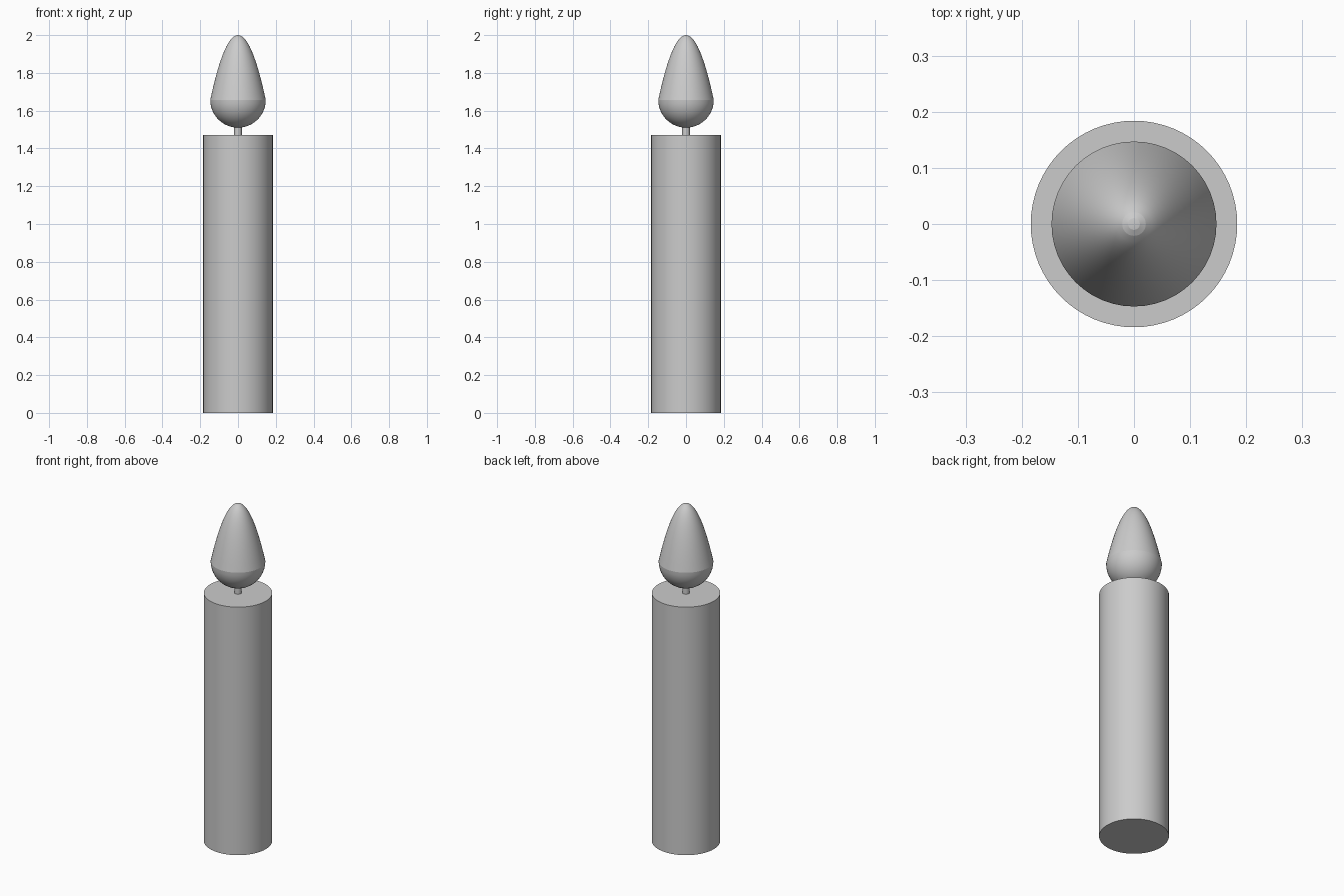
import bpy, math

if "Cube" in bpy.data.objects:
    bpy.data.objects.remove(bpy.data.objects["Cube"])


def lathe(name, profile, segments, smooth_angle):
    """Revolve an (r, z) profile running bottom to top; r = 0 ends become poles."""
    verts, rings = [], []
    for r, z in profile:
        start = len(verts)
        if r == 0:
            verts.append((0, 0, z))
            rings.append([start] * segments)
        else:
            for i in range(segments):
                a = 2 * math.pi * i / segments
                verts.append((r * math.cos(a), r * math.sin(a), z))
            rings.append(list(range(start, start + segments)))
    faces = []
    for lo, hi in zip(rings, rings[1:]):
        for i in range(segments):
            j = (i + 1) % segments
            faces.append(list(dict.fromkeys((lo[i], lo[j], hi[j], hi[i]))))
    if profile[0][0] > 0:
        faces.append(rings[0][::-1])
    if profile[-1][0] > 0:
        faces.append(rings[-1])
    mesh = bpy.data.meshes.new(name)
    mesh.from_pydata(verts, [], faces)
    obj = bpy.data.objects.new(name, mesh)
    bpy.context.collection.objects.link(obj)
    bpy.ops.object.select_all(action='DESELECT')
    obj.select_set(True)
    bpy.context.view_layer.objects.active = obj
    bpy.ops.object.shade_smooth_by_angle(angle=math.radians(smooth_angle))
    return obj


# Wax body and wick
lathe("candle_body", [(0.184, 0), (0.184, 1.47)], 64, 30)
lathe("wick", [(0.02, 1.46), (0.02, 1.53)], 24, 30)

# Flame: round bowl below, parabolic tip above, crease where they meet
R, MID, TOP = 0.147, 1.657, 2.0
bowl = [(R * math.sin(t * math.pi / 24), MID - R * math.cos(t * math.pi / 24))
        for t in range(13)]
tip = [(R * (1 - k / 14), MID + (TOP - MID) * (1 - (1 - k / 14) ** 2))
       for k in range(1, 15)]
tip[-1] = (0, TOP)
lathe("flame", bowl + tip, 48, 12)
